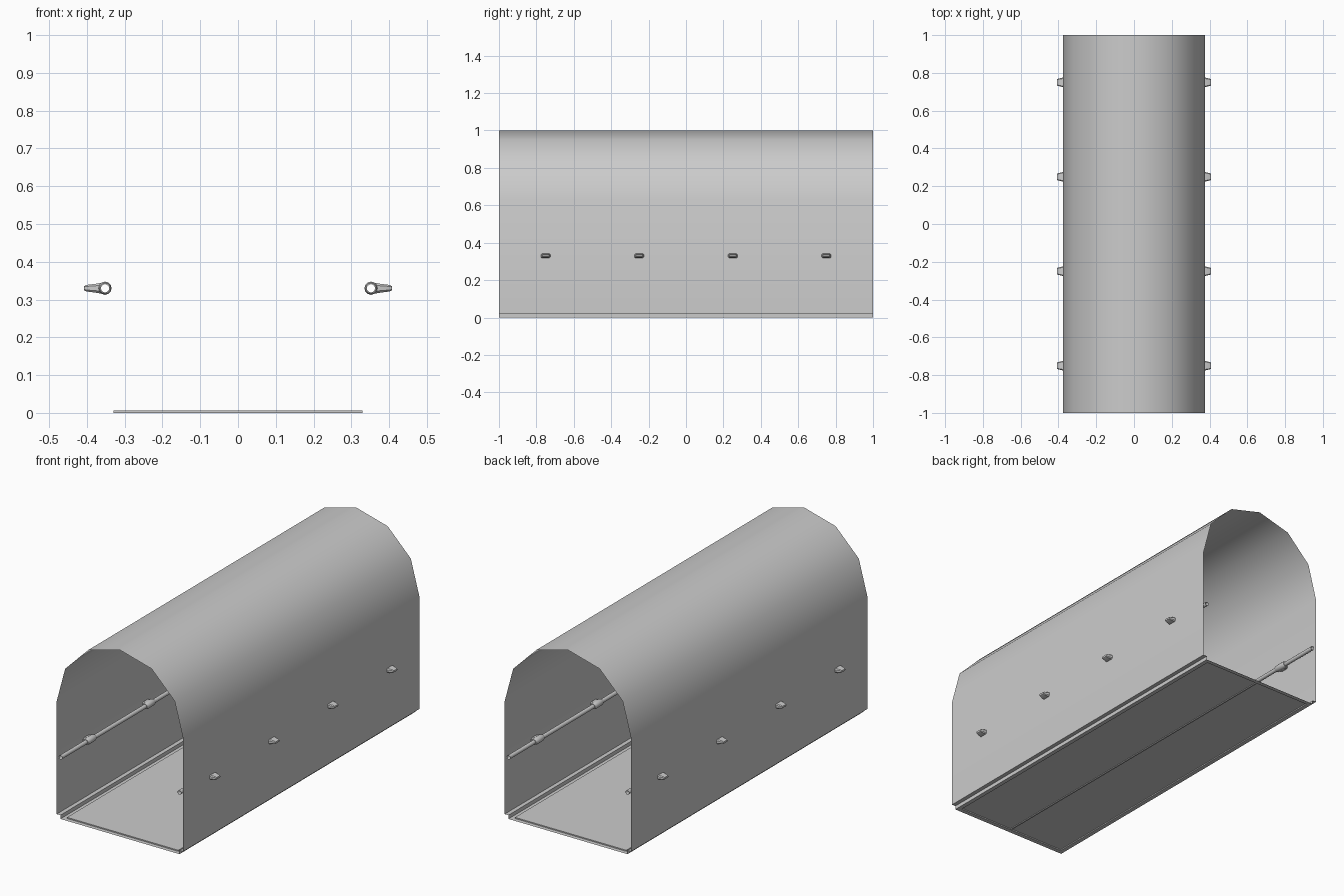
import bpy, math

if "Cube" in bpy.data.objects:
    bpy.data.objects.remove(bpy.data.objects["Cube"])

def make(name, verts, faces, smooth=None):
    me = bpy.data.meshes.new(name)
    me.from_pydata(verts, [], faces)
    me.update()
    ob = bpy.data.objects.new(name, me)
    bpy.context.collection.objects.link(ob)
    if smooth:
        bpy.ops.object.select_all(action='DESELECT')
        ob.select_set(True)
        bpy.context.view_layer.objects.active = ob
        bpy.ops.object.shade_smooth_by_angle(angle=math.radians(smooth))
    return ob

def loft(name, rings, closed=True, caps=False, smooth=None):
    n = len(rings[0])
    verts = [p for r in rings for p in r]
    faces = []
    for i in range(len(rings) - 1):
        for j in range(n if closed else n - 1):
            k = (j + 1) % n
            faces.append((i*n + j, i*n + k, (i+1)*n + k, (i+1)*n + j))
    if caps:
        faces.append(tuple(range(n))[::-1])
        faces.append(tuple(range((len(rings)-1)*n, len(rings)*n)))
    return make(name, verts, faces, smooth)

def lathe_y(name, profile, cx, cy, cz, sides=12):
    rings = []
    for y, r in profile:
        rings.append([(cx + r*math.cos(2*math.pi*a/sides), cy + y,
                       cz + r*math.sin(2*math.pi*a/sides)) for a in range(sides)])
    return loft(name, rings, smooth=40)

# Thin arched cover: straight walls, six-sided half circle on top, stepped-in foot
R, SPRING, FOOT, INNER = 0.375, 0.625, 0.02, 0.353
arc = [(R*math.cos(math.pi*i/6), SPRING + R*math.sin(math.pi*i/6)) for i in range(7)]
section = [(R, FOOT)] + arc + [(-R, FOOT)]
loft("arched_cover", [[(x, y, z) for x, z in section] for y in (1, -1)],
     closed=False, smooth=40)

# Ledge and skirt joining each wall to the floor
for s, side in ((1, "right"), (-1, "left")):
    lip = [(s*R, FOOT), (s*INNER, FOOT), (s*INNER, 0.0)]
    loft("foot_ledge_" + side, [[(x, y, z) for x, z in lip] for y in (-s, s)],
         closed=False)

# Floor: outer rim with slightly raised centre panel
def rect(hx, hy, z):
    return [(-hx, -hy, z), (hx, -hy, z), (hx, hy, z), (-hx, hy, z)]

floor = rect(INNER, 1.0, 0.0) + rect(0.33, 0.977, 0.0) + rect(0.33, 0.977, 0.006)
faces = [(8, 9, 10, 11)]
for i in (0, 4):
    for j in range(4):
        k = (j + 1) % 4
        faces.append((i + j, i + k, i + 4 + k, i + 4 + j))
make("floor_panel", floor, faces)

# Centre seam strip under the floor
loft("floor_seam", [[(x, y, z) for x, z in
     ((-0.004, 0.006), (-0.004, 0.002), (0.004, 0.002), (0.004, 0.006))]
     for y in (-0.977, 0.977)], closed=False)

# Side rails with barrel collars and tapered pegs through the walls
Z, X = 0.33, 0.352
barrel = [(-0.036, 0.011), (-0.036, 0.014), (-0.024, 0.0175),
          (0.024, 0.0175), (0.036, 0.014), (0.036, 0.011)]
for s, side in ((1, "right"), (-1, "left")):
    lathe_y("rail_" + side, [(-1, 0.011), (1, 0.011)], s*X, 0, Z)
    for n, y in enumerate((-0.75, -0.25, 0.25, 0.75)):
        lathe_y(f"collar_{side}_{n}", barrel, s*X, y, Z)
        rings = []
        for x, hy, hz in ((0.362, 0.026, 0.0145), (0.378, 0.025, 0.0115),
                          (0.402, 0.019, 0.0085), (0.408, 0.017, 0.005)):
            c = hz * 0.45
            pts = [(-hy, -hz + c), (-hy + c, -hz), (hy - c, -hz), (hy, -hz + c),
                   (hy, hz - c), (hy - c, hz), (-hy + c, hz), (-hy, hz - c)]
            rings.append([(s*x, y + s*a, Z + b) for a, b in pts])
        loft(f"peg_{side}_{n}", rings, caps=True, smooth=30)
